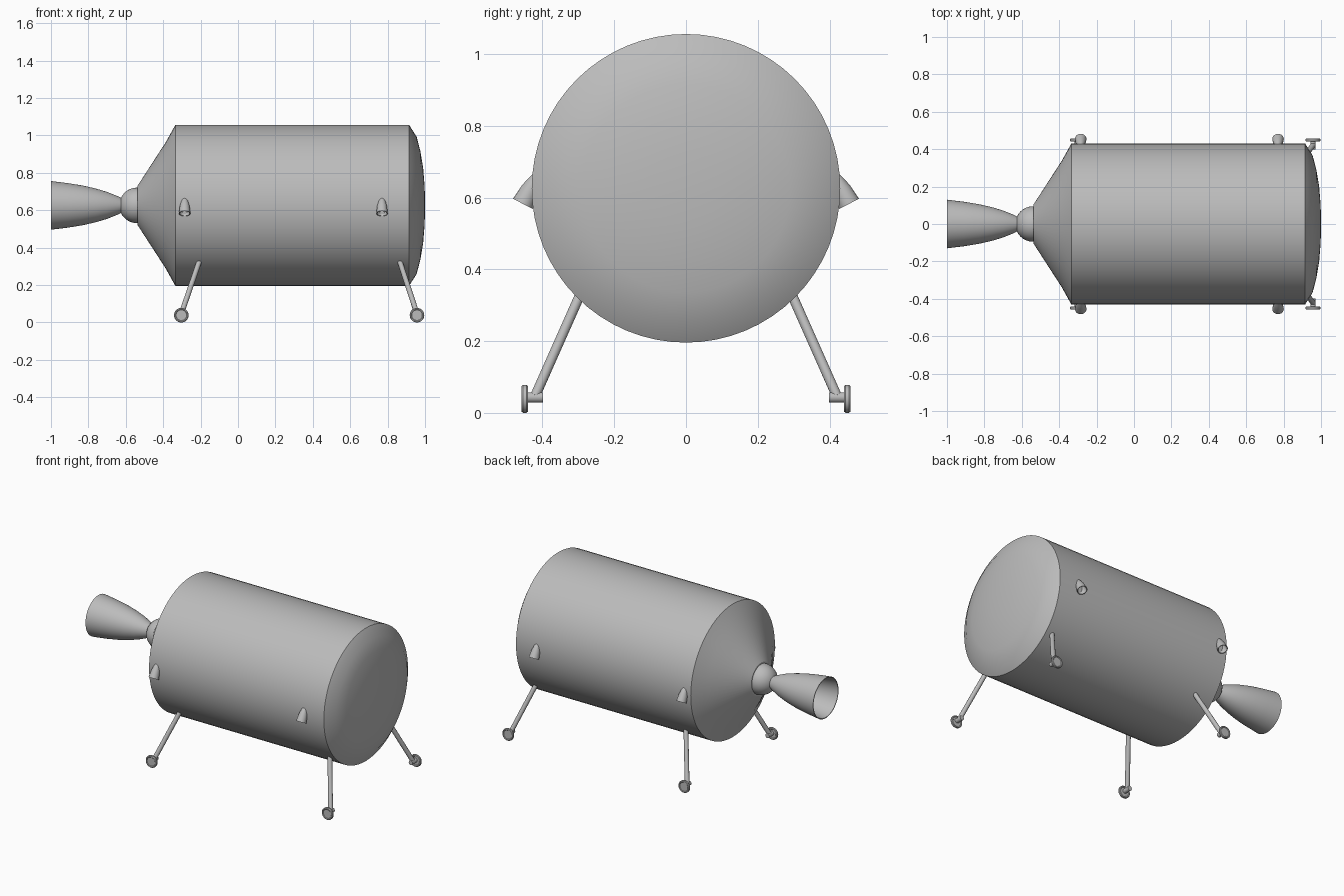
import bpy, bmesh, math
from mathutils import Vector

if "Cube" in bpy.data.objects:
    bpy.data.objects.remove(bpy.data.objects["Cube"])

metal = bpy.data.materials.new("plain grey metal")
metal.diffuse_color = (0.5, 0.5, 0.5, 1)
metal.use_nodes = True
metal.node_tree.nodes["Principled BSDF"].inputs["Base Color"].default_value = metal.diffuse_color
CZ = 0.626  # height of the main axis


def finish(bm, name):
    bmesh.ops.recalc_face_normals(bm, faces=bm.faces)
    me = bpy.data.meshes.new(name)
    bm.to_mesh(me)
    bm.free()
    me.materials.append(metal)
    ob = bpy.data.objects.new(name, me)
    bpy.context.collection.objects.link(ob)
    bpy.ops.object.select_all(action='DESELECT')
    ob.select_set(True)
    bpy.context.view_layer.objects.active = ob
    bpy.ops.object.shade_smooth_by_angle(angle=math.radians(25))
    return ob


def lathe(name, origin, axis, profile, sides=48):
    """Spin (distance along axis, radius) points around an axis; radius 0 makes a pole."""
    bm = bmesh.new()
    origin = Vector(origin)
    rot = Vector(axis).to_track_quat('Z', 'Y')
    rings = []
    for h, r in profile:
        n = 1 if r == 0 else sides
        rings.append([bm.verts.new(origin + rot @ Vector((
            r * math.cos(2 * math.pi * i / sides),
            r * math.sin(2 * math.pi * i / sides), h))) for i in range(n)])
    for a, b in zip(rings, rings[1:]):
        for i in range(sides):
            j = (i + 1) % sides
            if len(a) == 1:
                bm.faces.new((a[0], b[i], b[j]))
            elif len(b) == 1:
                bm.faces.new((a[i], a[j], b[0]))
            else:
                bm.faces.new((a[i], a[j], b[j], b[i]))
    return finish(bm, name)


def rod(name, a, b, r, sides=16):
    a, b = Vector(a), Vector(b)
    n = (b - a).length
    return lathe(name, a, b - a, [(0, 0), (0, r), (n, r), (n, 0)], sides)


# tank body with tapered rear and shallow domed front
lathe("tank_body", (0, 0, CZ), (1, 0, 0), [
    (-0.537, 0), (-0.537, 0.105), (-0.388, 0.335), (-0.335, 0.43),
    (0.915, 0.43), (0.955, 0.367), (0.975, 0.29), (0.99, 0.2),
    (0.998, 0.1), (1.0, 0)], 64)

# ball joint behind the tank
bm = bmesh.new()
bmesh.ops.create_uvsphere(bm, u_segments=32, v_segments=16, radius=0.095)
bmesh.ops.translate(bm, verts=bm.verts, vec=(-0.54, 0, CZ))
finish(bm, "engine_ball")

# hollow main engine bell
lathe("engine_bell", (0, 0, CZ), (-1, 0, 0), [
    (0.615, 0), (0.615, 0.035), (0.645, 0.05), (0.70, 0.072), (0.76, 0.09),
    (0.83, 0.106), (0.91, 0.119), (1.0, 0.13), (1.0, 0.125), (0.91, 0.113),
    (0.83, 0.1), (0.76, 0.084), (0.70, 0.066), (0.645, 0.043), (0.64, 0)])

for side, sy in (("right", -1), ("left", 1)):
    # small downward steering nozzles on the flanks
    for end, x in (("rear", -0.285), ("front", 0.77)):
        lathe(f"thruster_{end}_{side}", (x, sy * 0.411, 0.667), (0, sy * 0.46, -0.89), [
            (0, 0), (0, 0.01), (0.02, 0.018), (0.05, 0.026), (0.095, 0.031),
            (0.095, 0.027), (0.05, 0.021), (0.025, 0.014), (0.022, 0)], 24)

    # splayed landing legs with axle and round foot disc
    for end, x0, x1 in (("rear", -0.205, -0.303), ("front", 0.863, 0.957)):
        rod(f"leg_{end}_{side}", (x0, sy * 0.294, 0.332), (x1, sy * 0.421, 0.046), 0.014)
        rod(f"axle_{end}_{side}", (x1, sy * 0.398, 0.043), (x1, sy * 0.448, 0.043), 0.0145)
        lathe(f"foot_{end}_{side}", (x1, sy * 0.441, 0.039), (0, sy, 0), [
            (0.003, 0), (0.003, 0.028), (0, 0.031), (0, 0.036), (0.004, 0.039),
            (0.013, 0.039), (0.017, 0.036), (0.017, 0.031), (0.014, 0.028), (0.014, 0)], 32)
